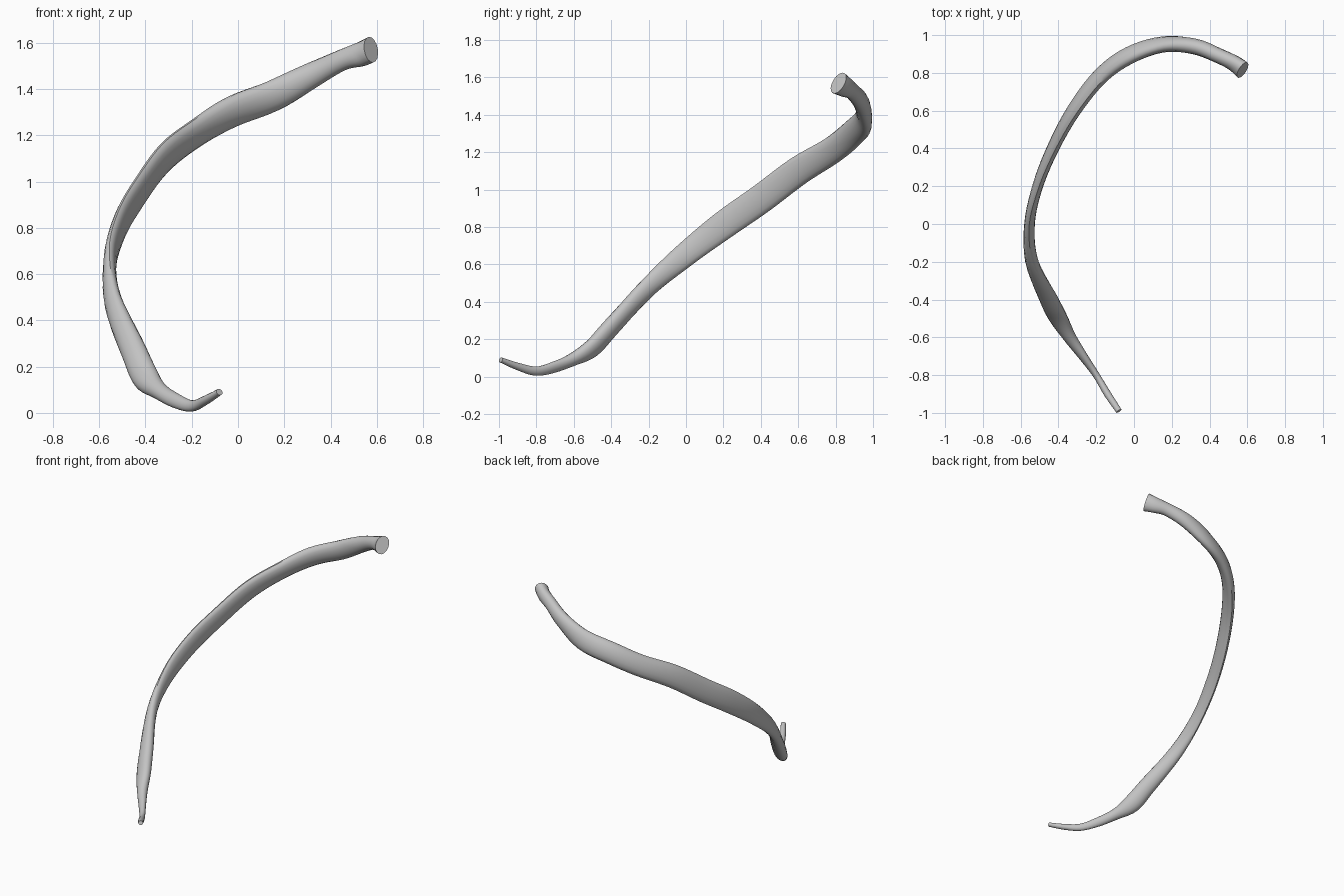
import bpy, math
from mathutils import Vector

cube = bpy.data.objects.get("Cube")
if cube:
    bpy.data.objects.remove(cube, do_unlink=True)

SIDES = 16
STEPS = 5

# Stations from the thin front tip to the head:
# x, y, z, half height, half thickness, inward lean in degrees
stations = [
    (-.08, -.99, .09, .014, .016, 0),
    (-.14, -.9, .055, .02, .019, 0),
    (-.2, -.8, .03, .025, .018, 10),
    (-.27, -.7, .053, .032, .023, 20),
    (-.34, -.6, .095, .038, .033, 30),
    (-.4, -.5, .155, .06, .04, 35),
    (-.45, -.4, .265, .058, .042, 35),
    (-.54, -.2, .48, .053, .034, 10),
    (-.553, 0, .655, .065, .028, 0),
    (-.51, .2, .81, .076, .028, 5),
    (-.43, .4, .95, .078, .03, 10),
    (-.32, .6, 1.1, .077, .034, 15),
    (-.18, .78, 1.21, .072, .038, 20),
    (-.03, .89, 1.3, .073, .042, 20),
    (.15, .95, 1.37, .07, .04, 15),
    (.32, .94, 1.46, .055, .042, 5),
    (.45, .89, 1.525, .046, .04, 0),
    (.53, .85, 1.55, .055, .042, -15),
    (.575, .815, 1.57, .062, .044, -25),
]


def smooth_between(a, b, c, d, t):
    """Catmull-Rom blend from b to c."""
    return [q + .5 * t * (r - p + t * (2 * p - 5 * q + 4 * r - s + t * (3 * (q - r) + s - p)))
            for p, q, r, s in zip(a, b, c, d)]


def refine(rows):
    """Add in-between stations along the shaft."""
    padded = [rows[0], *rows, rows[-1]]
    result = []
    for window in zip(padded, padded[1:], padded[2:], padded[3:]):
        result += [smooth_between(*window, k / STEPS) for k in range(STEPS)]
    return result + [list(rows[-1])]


def section_ring(centre, tangent, height, thickness, lean):
    """An oval section across the shaft, leaning towards the inside of the curve."""
    up = Vector((0, 0, 1))
    up = (up - tangent * tangent.dot(up)).normalized()
    inward = tangent.cross(up)
    angle = math.radians(lean)
    tall = up * math.cos(angle) + inward * math.sin(angle)
    wide = inward * math.cos(angle) - up * math.sin(angle)
    ring = []
    for k in range(SIDES):
        turn = math.tau * k / SIDES
        ring.append(centre + tall * height * math.cos(turn) + wide * thickness * math.sin(turn))
    return ring


def sweep(name, rows, material):
    """Skin the oval sections into one closed shaft."""
    centres = [Vector(row[:3]) for row in rows]
    verts, faces = [], []
    last = len(rows) - 1
    for i, row in enumerate(rows):
        tangent = (centres[min(i + 1, last)] - centres[max(i - 1, 0)]).normalized()
        verts += section_ring(centres[i], tangent, *row[3:])
    for i in range(last):
        for k in range(SIDES):
            a, b = i * SIDES + k, i * SIDES + (k + 1) % SIDES
            faces.append((b, a, a + SIDES, b + SIDES))
    # end caps
    faces.append(tuple(range(SIDES)))
    faces.append(tuple(reversed(range(last * SIDES, len(verts)))))
    mesh = bpy.data.meshes.new(name)
    mesh.from_pydata(verts, [], faces)
    mesh.validate()
    mesh.materials.append(material)
    obj = bpy.data.objects.new(name, mesh)
    bpy.context.collection.objects.link(obj)
    return obj


# Plain grey bone
bone = bpy.data.materials.new("bone grey")
bone.use_nodes = True
colour = (.55, .55, .55, 1)
bone.diffuse_color = colour
bone.node_tree.nodes["Principled BSDF"].inputs["Base Color"].default_value = colour

rib = sweep("rib_bone", refine(stations), bone)

# Outward normals and smooth shading with sharp end rims
bpy.ops.object.select_all(action='DESELECT')
bpy.context.view_layer.objects.active = rib
rib.select_set(True)
bpy.ops.object.mode_set(mode='EDIT')
bpy.ops.mesh.select_all(action='SELECT')
bpy.ops.mesh.normals_make_consistent(inside=False)
bpy.ops.object.mode_set(mode='OBJECT')
bpy.ops.object.shade_smooth_by_angle(angle=math.radians(40))
